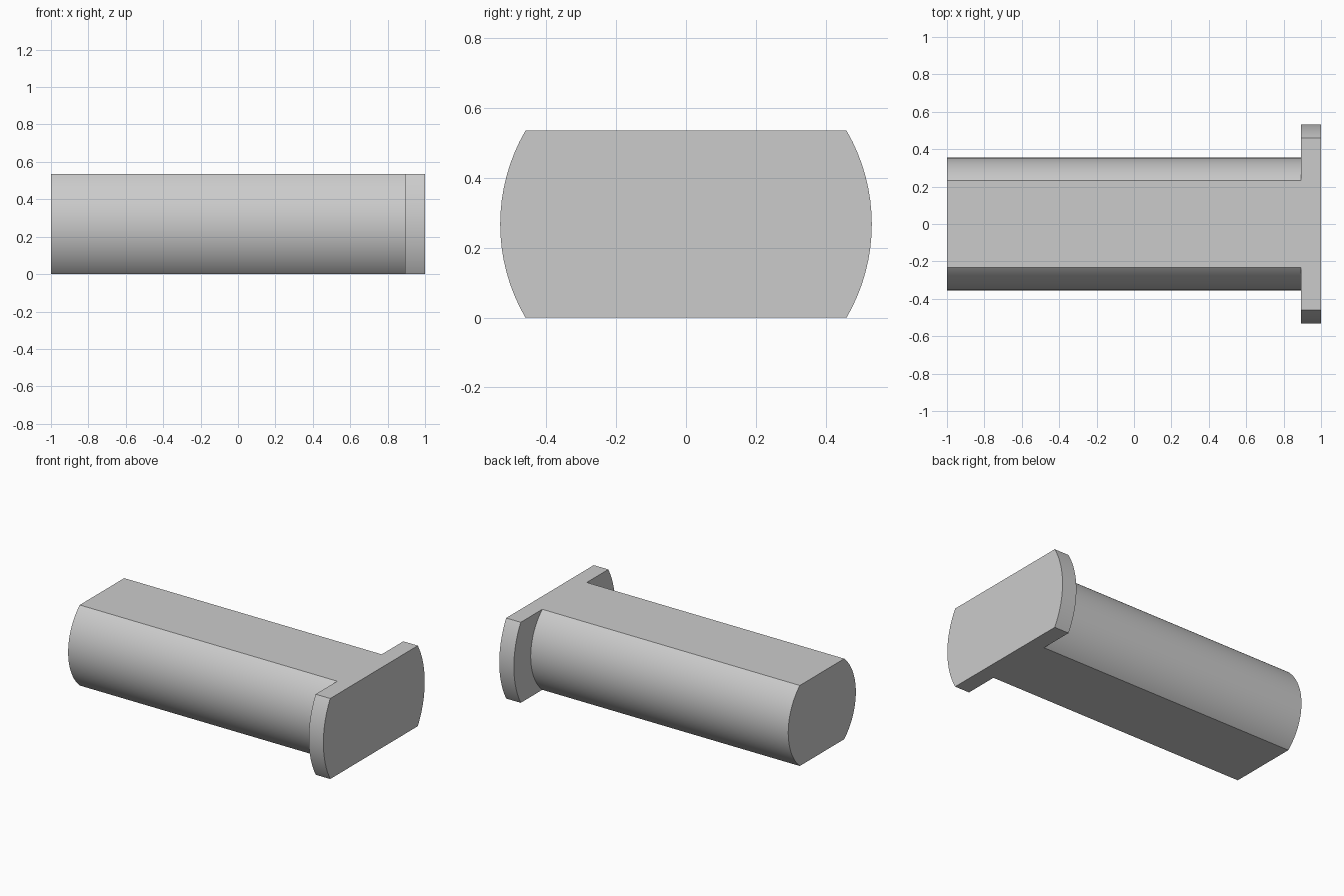
import bpy, bmesh, math
from mathutils import Vector

cube = bpy.data.objects.get("Cube")
if cube:
    bpy.data.objects.remove(cube, do_unlink=True)

HEIGHT = 0.535
SHAFT_RADIUS, FLANGE_RADIUS = 0.355, 0.532
FLANGE_START = 0.893
SEGMENTS = 96

# Plain grey metal
grey = bpy.data.materials.new("grey_metal")
grey.use_nodes = True
colour = (0.6, 0.6, 0.6, 1)
grey.diffuse_color = colour
grey.node_tree.nodes["Principled BSDF"].inputs["Base Color"].default_value = colour

# Stepped profile turned around the long axis: shaft, shoulder, flange
bm = bmesh.new()
profile = [(-1, 0), (-1, SHAFT_RADIUS), (FLANGE_START, SHAFT_RADIUS),
           (FLANGE_START, FLANGE_RADIUS), (1, FLANGE_RADIUS), (1, 0)]
verts = [bm.verts.new((x, r, 0)) for x, r in profile]
edges = [bm.edges.new(pair) for pair in zip(verts, verts[1:])]
bmesh.ops.spin(bm, geom=verts + edges, cent=(0, 0, 0), axis=(1, 0, 0),
               angle=2 * math.pi, steps=SEGMENTS)
bmesh.ops.remove_doubles(bm, verts=bm.verts, dist=0.0001)

# Flats milled across the top and bottom
for side in (1, -1):
    cut = bmesh.ops.bisect_plane(
        bm, geom=bm.verts[:] + bm.edges[:] + bm.faces[:], dist=0.00001,
        plane_co=Vector((0, 0, side * HEIGHT / 2)),
        plane_no=Vector((0, 0, side)), clear_outer=True)
    rim = [e for e in cut["geom_cut"] if isinstance(e, bmesh.types.BMEdge)]
    bmesh.ops.holes_fill(bm, edges=rim, sides=0)

# Merge the flat end faces and stand the pin on the ground
bmesh.ops.dissolve_limit(bm, angle_limit=math.radians(1),
                         verts=bm.verts, edges=bm.edges)
bmesh.ops.recalc_face_normals(bm, faces=bm.faces)
bmesh.ops.translate(bm, verts=bm.verts, vec=(0, 0, HEIGHT / 2))

mesh = bpy.data.meshes.new("flanged_pin")
bm.to_mesh(mesh)
bm.free()
mesh.materials.append(grey)
pin = bpy.data.objects.new("flanged_pin", mesh)
bpy.context.collection.objects.link(pin)

# Smooth curved sides, crisp edges
bpy.ops.object.select_all(action="DESELECT")
pin.select_set(True)
bpy.context.view_layer.objects.active = pin
bpy.ops.object.shade_smooth_by_angle(angle=math.radians(25))
